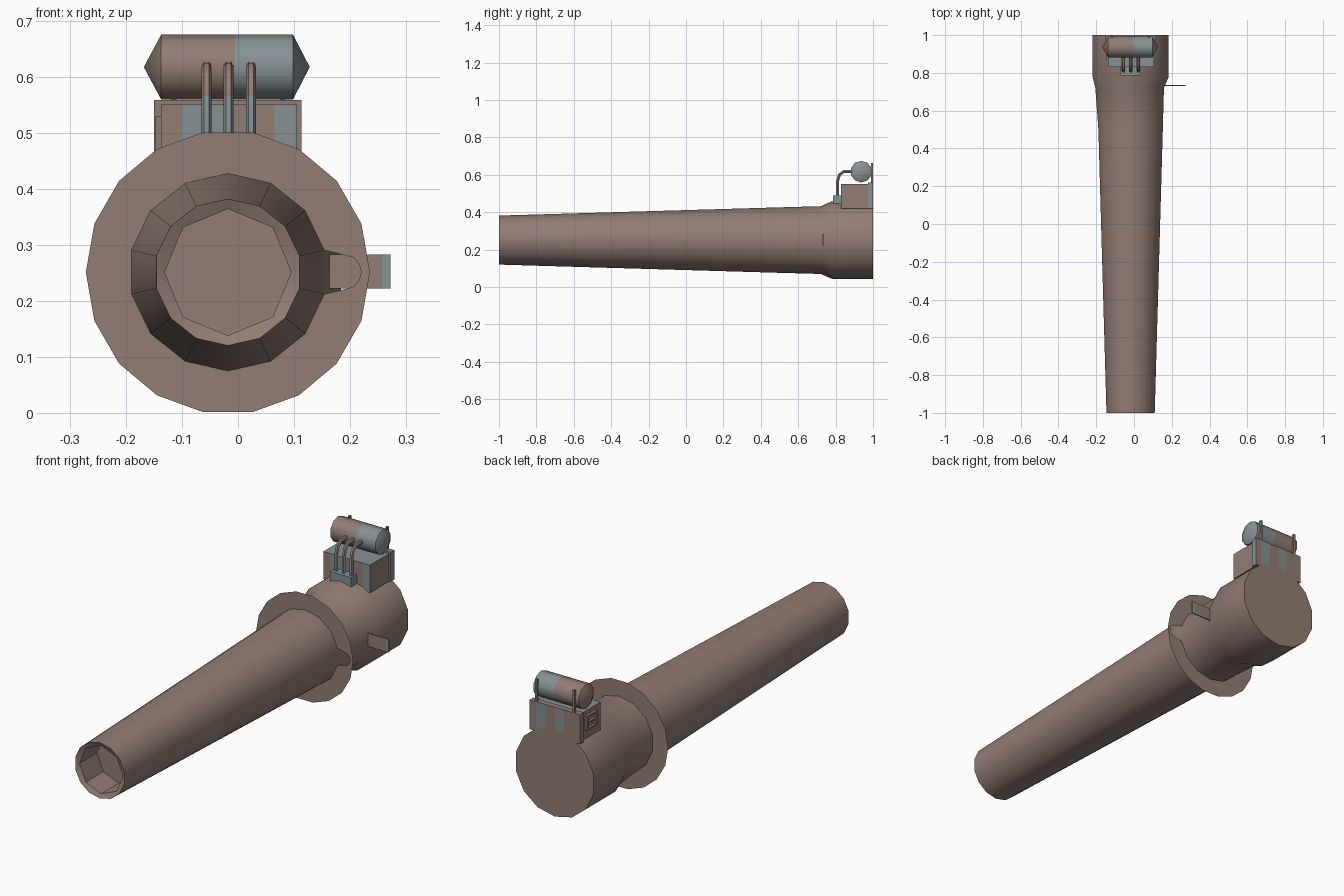
import bpy, bmesh, math
from mathutils import Vector

if "Cube" in bpy.data.objects:
    bpy.data.objects.remove(bpy.data.objects["Cube"])

CX, CZ = -0.018, 0.251          # barrel axis


def material(name, col):
    m = bpy.data.materials.new(name)
    m.diffuse_color = (*col, 1)
    m.use_nodes = True
    m.node_tree.nodes["Principled BSDF"].inputs["Base Color"].default_value = m.diffuse_color
    return m


BROWN = material("dull brown", (0.29, 0.205, 0.175))
GREY = material("blue grey", (0.24, 0.285, 0.30))


def finish(name, bm, smooth=None, rule=None, fix=True):
    """Turn a bmesh into an object; rule(centre, normal) -> True paints grey."""
    if fix:
        bmesh.ops.recalc_face_normals(bm, faces=bm.faces[:])
    bm.normal_update()
    for f in bm.faces:
        f.material_index = 1 if rule and rule(f.calc_center_median(), f.normal) else 0
    me = bpy.data.meshes.new(name)
    bm.to_mesh(me)
    bm.free()
    ob = bpy.data.objects.new(name, me)
    bpy.context.collection.objects.link(ob)
    me.materials.append(BROWN)
    me.materials.append(GREY)
    if smooth:
        bpy.ops.object.select_all(action='DESELECT')
        ob.select_set(True)
        bpy.context.view_layer.objects.active = ob
        bpy.ops.object.shade_smooth_by_angle(angle=math.radians(smooth))
    return ob


def box(name, x, y, z, rule=None, cuts=()):
    bm = bmesh.new()
    bmesh.ops.create_cube(bm, size=1)
    for v in bm.verts:
        v.co = Vector([(r[0] + r[1]) / 2 + c * (r[1] - r[0])
                       for c, r in zip(v.co, (x, y, z))])
    for c in cuts:
        bmesh.ops.bisect_plane(bm, geom=bm.verts[:] + bm.edges[:] + bm.faces[:],
                               plane_co=(c, 0, 0), plane_no=(1, 0, 0))
    return finish(name, bm, rule=rule)


def skin(bm, a, b):
    n = len(a)
    for i in range(n):
        bm.faces.new((a[i], a[(i + 1) % n], b[(i + 1) % n], b[i]))


def circle(bm, n, r, y, start=90, flare=0):
    out = []
    for i in range(n):
        a = math.radians(start + 360 * i / n)
        q = r + flare * max(0, -math.cos(a)) ** 2
        out.append(bm.verts.new((CX + q * math.cos(a), y, CZ + q * math.sin(a))))
    return out


# Barrel and breech, with an eight-sided blind bore at the front
bm = bmesh.new()
rings = [circle(bm, 14, r, y, flare=f) for y, r, f in
         ((-1, 0.131, 0), (0.5, 0.175, 0), (0.72, 0.181, 0.011),
          (0.78, 0.207, 0), (1, 0.207, 0))]
for a, b in zip(rings, rings[1:]):
    skin(bm, a, b)
bm.faces.new(rings[-1])
lip, floor = circle(bm, 8, 0.113, -0.99), circle(bm, 8, 0.113, -0.86)
skin(bm, lip, floor)
bm.faces.new(floor)
edges = [e for e in bm.edges if e.is_boundary]
bmesh.ops.bridge_loops(bm, edges=edges)
finish("barrel", bm, smooth=30)

# Thin flange disc with a rounded slot on the right of its hole
bm = bmesh.new()
outer = circle(bm, 18, 0.2535, 0.52, start=0)
inner = circle(bm, 14, 0.176, 0.52)
k = max(range(14), key=lambda i: inner[i].co.x - 0.01 * inner[i].co.z)
low = min(inner, key=lambda v: (round(-v.co.x, 4), v.co.z))
i = inner.index(low)
inner = inner[i + 1:] + inner[:i + 1]
slot = [(0.195, -0.034), (0.224, -0.026), (0.234, -0.014), (0.238, 0),
        (0.234, 0.014), (0.224, 0.026), (0.195, 0.034)]
inner += [bm.verts.new((CX + x, 0.52, CZ + z)) for x, z in slot]
es = []
for loop in (outer, inner):
    es += [bm.edges.new((loop[j - 1], loop[j])) for j in range(len(loop))]
bmesh.ops.triangle_fill(bm, edges=es, use_beauty=True, normal=(0, -1, 0))
finish("flange", bm)

# Side lug plate behind the slot, with a grey tip
box("side_lug", (0.15, 0.272), (0.731, 0.737), (0.222, 0.283),
    rule=lambda c, n: c.x > 0.257, cuts=(0.257,))

# Equipment box and its striped back panel
box("equipment_box", (-0.137, 0.105), (0.83, 0.975), (0.42, 0.55),
    rule=lambda c, n: n.z > 0.5 or (n.y < -0.5 and (-0.1 < c.x < -0.027 or 0.065 < c.x)),
    cuts=(-0.1, -0.027, 0.065))
box("back_panel", (-0.15, 0.113), (0.972, 1.0), (0.42, 0.558),
    rule=lambda c, n: n.x > 0.5 or (n.y > 0.5 and (0.03 < c.x < 0.08 or -0.066 < c.x < -0.02)),
    cuts=(-0.066, -0.02, 0.03, 0.08))

# Small frame on the left side of the box
for j, z in enumerate((0.465, 0.495, 0.525)):
    box(f"vent_rail_{j}", (-0.148, -0.137), (0.87, 0.945), (z - 0.004, z + 0.004))
for j, y in enumerate((0.87, 0.937)):
    box(f"vent_post_{j}", (-0.148, -0.137), (y, y + 0.008), (0.461, 0.529))

# Tank with conical ends, half grey
bm = bmesh.new()
prev = None
for x, r in ((-0.137, 0.058), (-0.006, 0.058), (0.098, 0.058)):
    ring = [bm.verts.new((x, 0.937 + r * math.cos(math.radians(18 + 36 * i)),
                          0.617 + r * math.sin(math.radians(18 + 36 * i)))) for i in range(10)]
    if prev:
        skin(bm, prev, ring)
    else:
        first = ring
    prev = ring
for ring, x in ((first, -0.168), (prev, 0.128)):
    tip = bm.verts.new((x, 0.937, 0.617))
    for i in range(10):
        bm.faces.new((ring[i], ring[(i + 1) % 10], tip))
finish("tank", bm, smooth=40, rule=lambda c, n: c.x > -0.006)

# Rear tank brackets
for j, x in enumerate((-0.115, 0.08)):
    box(f"tank_bracket_{j}", (x - 0.005, x + 0.005), (0.988, 1.0), (0.55, 0.662))

# Hose manifold and three bent hoses
box("hose_manifold", (-0.072, 0.037), (0.787, 0.832), (0.44, 0.49), rule=lambda c, n: True)
path = [(0.81, 0.48), (0.81, 0.565), (0.82, 0.6), (0.842, 0.617), (0.89, 0.619)]
for j, x in enumerate((-0.056, -0.017, 0.023)):
    bm = bmesh.new()
    prev = None
    for i, (y, z) in enumerate(path):
        a, b = path[max(i - 1, 0)], path[min(i + 1, len(path) - 1)]
        t = Vector((0, b[0] - a[0], b[1] - a[1])).normalized()
        side = Vector((1, 0, 0))
        up = side.cross(t)
        ring = [bm.verts.new(Vector((x, y, z)) + 0.009 * (math.cos(q) * side + math.sin(q) * up))
                for q in (math.tau * s / 6 for s in range(6))]
        if prev:
            skin(bm, prev, ring)
        else:
            bm.faces.new(ring)
        prev = ring
    bm.faces.new(prev)
    finish(f"hose_{j}", bm, smooth=50, rule=lambda c, n: c.z < 0.57)
